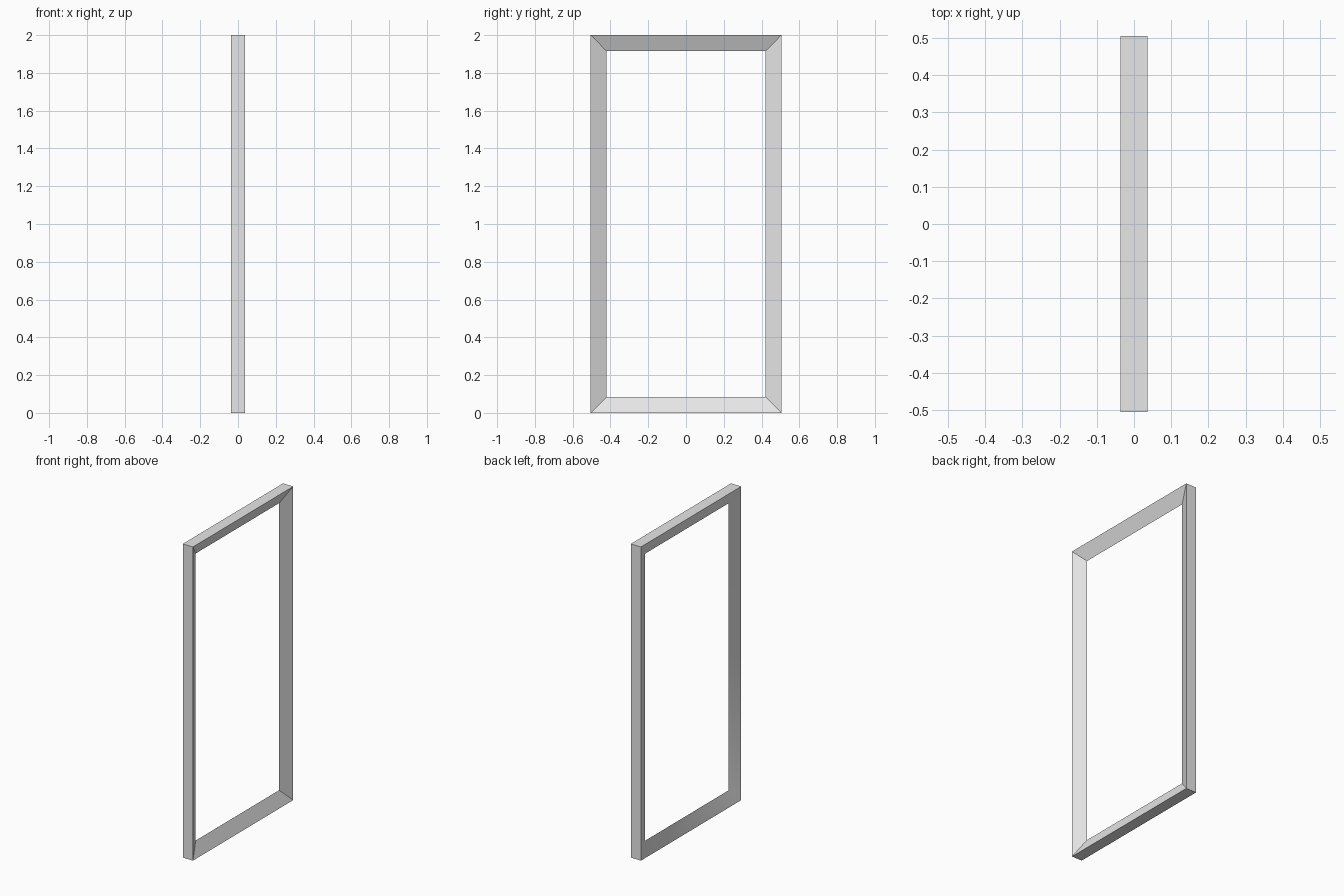
import bpy
import bmesh
import math

cube = bpy.data.objects.get("Cube")
if cube:
    bpy.data.objects.remove(cube, do_unlink=True)

# Overall sizes
HALF_DEPTH, HALF_WIDTH, HEIGHT = 0.036, 0.505, 2.0
BORDER = 0.085      # width of the frame bars
RIDGE_X = -0.004    # inner ridge, a little off the middle

# Triangular bar section: (x, inset from the outer edge)
SECTION = [(HALF_DEPTH, 0), (RIDGE_X, BORDER), (-HALF_DEPTH, 0)]


def corner(bm, side, top, x, inset):
    y = side * (HALF_WIDTH - inset)
    z = HEIGHT - inset if top else inset
    return bm.verts.new((x, y, z))


# Mitred rectangular frame: one section at each corner, joined in a loop
bm = bmesh.new()
corners = [(-1, False), (1, False), (1, True), (-1, True)]
rings = [[corner(bm, s, t, x, i) for x, i in SECTION] for s, t in corners]
for k, ring in enumerate(rings):
    following = rings[(k + 1) % len(rings)]
    for j in range(len(SECTION)):
        n = (j + 1) % len(SECTION)
        bm.faces.new((ring[j], following[j], following[n], ring[n]))
bmesh.ops.recalc_face_normals(bm, faces=bm.faces)

mesh = bpy.data.meshes.new("rectangular_frame")
bm.to_mesh(mesh)
bm.free()
frame = bpy.data.objects.new("rectangular_frame", mesh)
bpy.context.collection.objects.link(frame)

# Plain light grey
grey = bpy.data.materials.new("light_grey")
grey.use_nodes = True
colour = (0.8, 0.8, 0.8, 1)
grey.diffuse_color = colour
grey.node_tree.nodes["Principled BSDF"].inputs["Base Color"].default_value = colour
mesh.materials.append(grey)

# Soft shading across the shallow mitres, sharp elsewhere
bpy.ops.object.select_all(action="DESELECT")
frame.select_set(True)
bpy.context.view_layer.objects.active = frame
bpy.ops.object.shade_smooth_by_angle(angle=math.radians(30))
